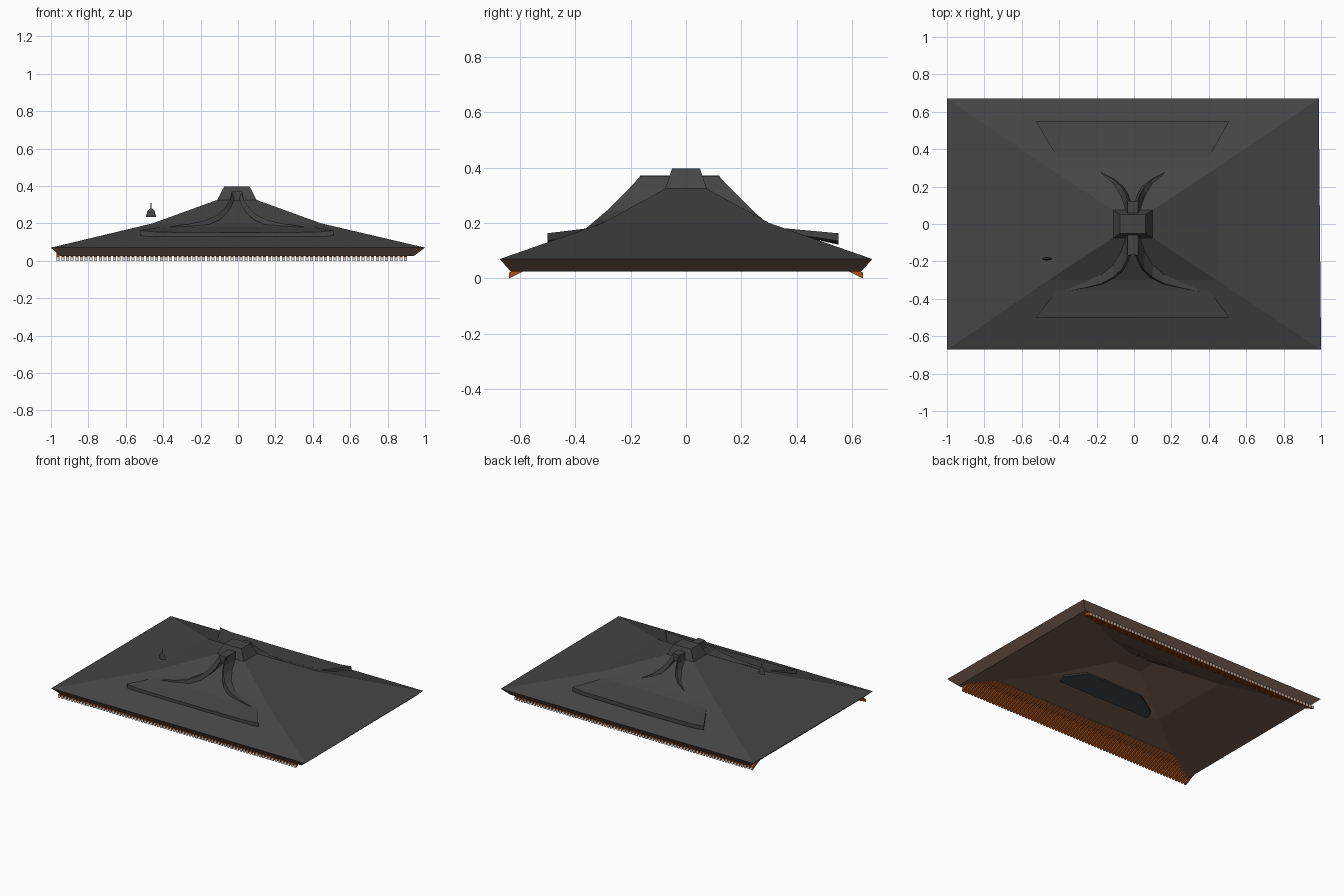
import bpy, bmesh, math

if "Cube" in bpy.data.objects:
    bpy.data.objects.remove(bpy.data.objects["Cube"])


def material(name, rgb):
    m = bpy.data.materials.new(name)
    m.diffuse_color = (*rgb, 1)
    m.use_nodes = True
    m.node_tree.nodes["Principled BSDF"].inputs["Base Color"].default_value = m.diffuse_color
    return m


TILE = material("charcoal tile", (0.06, 0.06, 0.06))
DARK = material("dark slate", (0.032, 0.036, 0.039))
WOOD = material("brown wood", (0.16, 0.095, 0.068))
ORANGE = material("orange timber", (0.42, 0.085, 0.012))
WHITE = material("pale rafter tip", (0.85, 0.83, 0.80))


def make(name, verts, faces, mats, slots=None):
    me = bpy.data.meshes.new(name)
    me.from_pydata(verts, [], faces)
    for m in mats:
        me.materials.append(m)
    if slots:
        for p, s in zip(me.polygons, slots):
            p.material_index = s
    bm = bmesh.new()
    bm.from_mesh(me)
    bmesh.ops.recalc_face_normals(bm, faces=bm.faces)
    bm.to_mesh(me)
    bm.free()
    ob = bpy.data.objects.new(name, me)
    bpy.context.collection.objects.link(ob)
    return ob


def loft(rings):
    """Join equal rings of points with quads and cap both ends."""
    n, k = len(rings[0]), len(rings)
    verts = [p for r in rings for p in r]
    faces = []
    for i in range(k - 1):
        a, b = i * n, (i + 1) * n
        faces += [(a + j, a + (j + 1) % n, b + (j + 1) % n, b + j) for j in range(n)]
    return verts, faces + [tuple(range(n)), tuple(range((k - 1) * n, k * n))]


def rect(x, y, z, cx=-0.006):
    return [(cx - x, -y, z), (cx + x, -y, z), (cx + x, y, z), (cx - x, y, z)]


# Hipped roof: tiled top, brown rim and hollow brown underside
top = [rect(0.1, 0.07, 0.327), rect(0.45, 0.30, 0.20), rect(0.994, 0.672, 0.07)]
top[2][1] = (1.0, -0.672, 0.07)
under = [rect(0.945, 0.632, 0.025), rect(0.45, 0.30, 0.145), rect(0.1, 0.07, 0.27)]
v, f = loft(top + under)
make("hipped_roof", v, f, [TILE, WOOD], [0] * 8 + [1] * 12 + [0, 1])

# Ridge cap
v, f = loft([rect(0.105, 0.075, 0.325), rect(0.068, 0.05, 0.397)])
make("ridge_cap", v, f, [TILE])

# Curved gable boards: x, y and z of the front edge, depth back into the roof
PATH = [(0.0, 0.165, 0.372, 0.12), (0.025, 0.168, 0.365, 0.12), (0.038, 0.205, 0.325, 0.13),
        (0.062, 0.245, 0.285, 0.11), (0.105, 0.285, 0.245, 0.08),
        (0.17, 0.32, 0.215, 0.055), (0.25, 0.34, 0.198, 0.03), (0.355, 0.36, 0.182, 0.012)]

for label, s, shift, ledge_y in (("front", -1, 0.0, 0.50), ("back", 1, -0.045, 0.55)):
    for side in (-1, 1):
        rings = []
        for i, (x, y, z, d) in enumerate(PATH):
            y += shift
            t = 0.035 - 0.002 * i
            xi = max(0, x - 0.012)
            rings.append([(side * x - 0.006, s * y, z), (side * x - 0.006, s * (y - d), z),
                          (side * xi - 0.006, s * (y - d), z - t),
                          (side * xi - 0.006, s * y, z - t)])
        v, f = loft(rings)
        make(f"{label}_gable_board", v, f, [TILE])

    # Small ridge running from the cap to the gable tip
    y1 = 0.165 + shift
    v, f = loft([[(x - 0.006, s * y, z) for x, z in
                  ((-0.04, 0.32), (-0.028, 0.37), (0.028, 0.37), (0.04, 0.32))]
                 for y in (0.03, y1)])
    make(f"{label}_gable_ridge", v, f, [TILE])

    # Low eave ledge with lifted ends
    rings = []
    for x, xb, z in ((-0.525, -0.41, 0.163), (-0.44, -0.36, 0.153), (0, 0, 0.15),
                     (0.425, 0.35, 0.153), (0.51, 0.40, 0.163)):
        rings.append([(x, s * ledge_y, z), (xb, s * 0.355, 0.181),
                      (xb, s * 0.355, 0.165), (x, s * ledge_y, z - 0.028)])
    v, f = loft(rings)
    make(f"{label}_ledge", v, f, [TILE])

    # Row of rafters with pale ends, shortened where the hips come down
    verts, faces, slots = [], [], []
    for i in range(75):
        x = -0.962 + i * 0.0251
        o = len(verts)
        d = min(0.15, (0.038 + 0.235 * (0.98 - abs(x))) / 0.5)
        section = ((0.638, 0.0), (0.638, 0.021),
                   (0.638 - d, 0.02 + d / 2), (0.638 - d, d / 2))
        vv, ff = loft([[(x + dx, s * y, z) for y, z in section] for dx in (-0.008, 0.008)])
        verts += vv
        faces += [tuple(o + j for j in q) for q in ff]
        slots += [1, 0, 0, 0, 0, 0]
    make(f"{label}_rafters", verts, faces, [ORANGE, WHITE], slots)

# Dark panel under the front gable
low = [(-0.37, -0.31, 0.128), (0.36, -0.31, 0.128), (0.36, -0.27, 0.147),
       (0.22, -0.20, 0.188), (-0.23, -0.20, 0.188), (-0.37, -0.27, 0.147)]
v, f = loft([low, [(x, y, z + 0.02) for x, y, z in low]])
make("gable_underpanel", v, f, [DARK])

# Small flattened bell above the roof
bell = ((0.027, 0.235), (0.027, 0.243), (0.023, 0.248), (0.021, 0.262),
        (0.015, 0.272), (0.004, 0.28), (0.002, 0.284), (0.0015, 0.31))
v, f = loft([[(-0.465 + r * math.cos(a * math.pi / 4),
               -0.186 + 0.35 * r * math.sin(a * math.pi / 4), z)
              for a in range(8)] for r, z in bell])
make("small_bell", v, f, [TILE])
